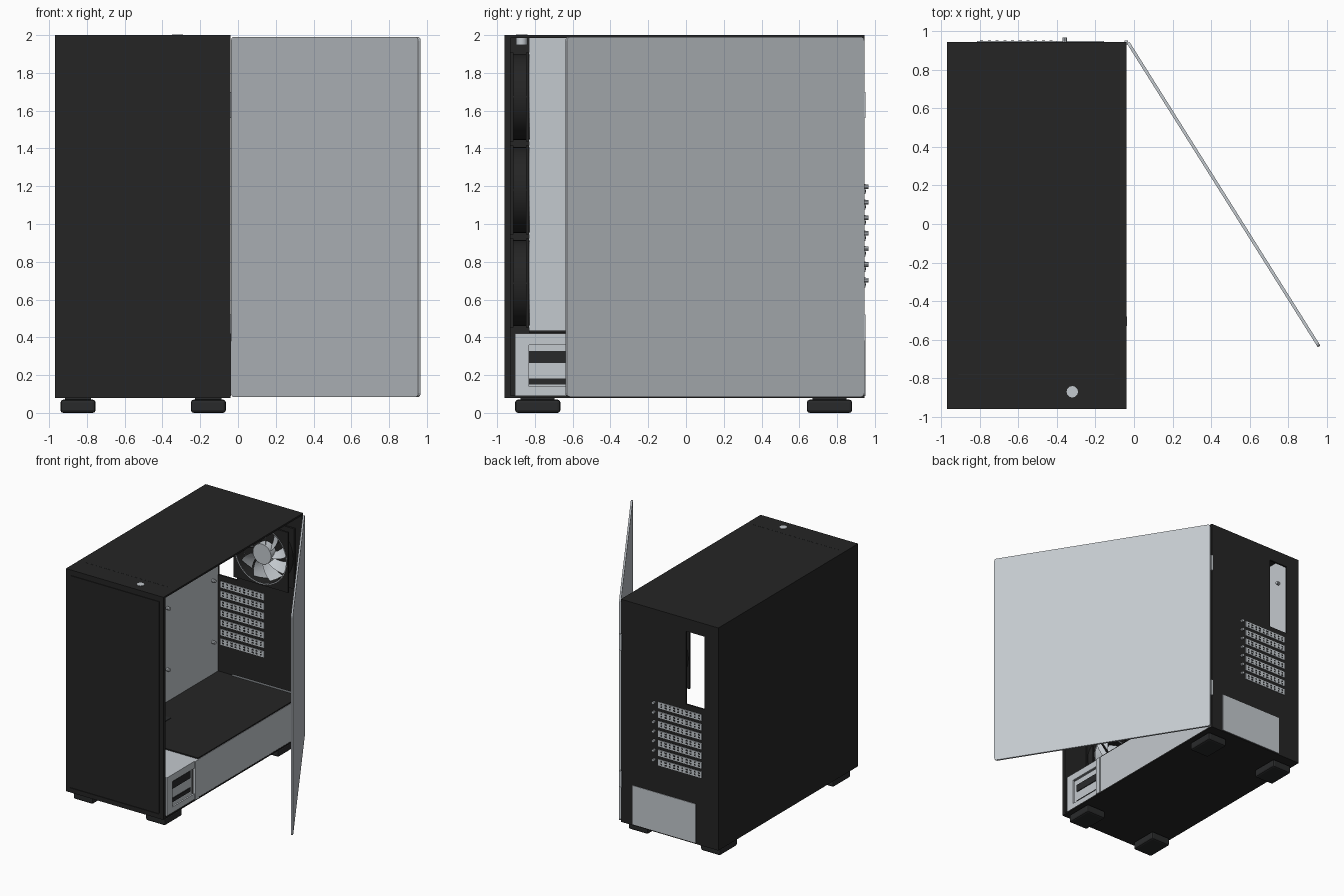
import bpy, bmesh, math
from mathutils import Matrix, Vector

if "Cube" in bpy.data.objects:
    bpy.data.objects.remove(bpy.data.objects["Cube"])


def material(name, rgb):
    m = bpy.data.materials.new(name)
    m.diffuse_color = (*rgb, 1)
    m.use_nodes = True
    m.node_tree.nodes["Principled BSDF"].inputs["Base Color"].default_value = m.diffuse_color
    return m


DARK = material("charcoal", (0.018, 0.018, 0.018))
BLACK = material("black rubber", (0.022, 0.023, 0.024))
LIGHT = material("light steel", (0.55, 0.585, 0.62))


def finish(name, bm, mat, smooth=False):
    bmesh.ops.recalc_face_normals(bm, faces=bm.faces)
    me = bpy.data.meshes.new(name)
    bm.to_mesh(me)
    bm.free()
    me.materials.append(mat)
    ob = bpy.data.objects.new(name, me)
    bpy.context.collection.objects.link(ob)
    if smooth:
        bpy.ops.object.select_all(action='DESELECT')
        ob.select_set(True)
        bpy.context.view_layer.objects.active = ob
        bpy.ops.object.shade_smooth_by_angle(angle=math.radians(35))
    return ob


def add_box(bm, x, y, z):
    size = Matrix.Diagonal((x[1] - x[0], y[1] - y[0], z[1] - z[0], 1))
    mid = Matrix.Translation(((x[0] + x[1]) / 2, (y[0] + y[1]) / 2, (z[0] + z[1]) / 2))
    bmesh.ops.create_cube(bm, size=1, matrix=mid @ size)


def boxes(name, mat, *spans):
    bm = bmesh.new()
    for s in spans:
        add_box(bm, *s)
    return finish(name, bm, mat)


def add_cyl(bm, centre, r, depth, axis, seg=16):
    rot = Vector((0, 0, 1)).rotation_difference(Vector(axis)).to_matrix().to_4x4()
    bmesh.ops.create_cone(bm, cap_ends=True, segments=seg, radius1=r, radius2=r,
                          depth=depth, matrix=Matrix.Translation(centre) @ rot)


def add_loft(bm, rings):
    """Closed tube through a closed loop of rings."""
    vs = [[bm.verts.new(p) for p in ring] for ring in rings]
    n = len(vs[0])
    for a, b in zip(vs, vs[1:] + vs[:1]):
        for i in range(n):
            j = (i + 1) % n
            bm.faces.new((a[i], a[j], b[j], b[i]))


X0, X1, Y0, Y1, Z0, Z1 = -0.97, -0.04, -0.96, 0.945, 0.08, 2.0

# Case shell
boxes("left_panel", DARK, ((X0, X0 + 0.015), (Y0 + .02, Y1), (Z0, Z1 - .015)))
boxes("top_panel", DARK, ((X0, X1), (Y0 + .02, Y1), (Z1 - 0.015, Z1)))
boxes("floor_panel", DARK, ((X0, X1), (Y0 + .02, Y1), (Z0, Z0 + 0.012)))
boxes("rear_panel", DARK,
      ((X0, -0.84), (0.93, Y1), (Z0, Z1)),
      ((-0.84, -0.66), (0.93, Y1), (Z0, 1.26)),
      ((-0.84, -0.66), (0.93, Y1), (1.89, Z1)),
      ((-0.66, X1), (0.93, Y1), (Z0, Z1)))

# Front panel with a thin groove around its face
boxes("front_panel", DARK, ((X0, X1), (Y0 + 0.006, Y0 + 0.03), (Z0, Z1)),
      ((-0.927, -0.083), (Y0, Y0 + 0.01), (0.125, 1.95)),
      ((X0, -0.933), (Y0, Y0 + 0.01), (Z0, Z1)),
      ((-0.077, X1), (Y0, Y0 + 0.01), (Z0, Z1)),
      ((-0.933, -0.077), (Y0, Y0 + 0.01), (Z0, 0.119)),
      ((-0.933, -0.077), (Y0, Y0 + 0.01), (1.956, Z1)))

# Feet
for i, (x, y) in enumerate([(x, y) for x in (-0.847, -0.157) for y in (-0.785, 0.76)]):
    foot = boxes(f"foot_{i + 1}", BLACK, ((x - .093, x + .093), (y - .12, y + .12), (0, 0.07)))
    bev = foot.modifiers.new("rounding", 'BEVEL')
    bev.width, bev.segments = 0.015, 2
    boxes(f"foot_pad_{i + 1}", BLACK, ((x - .07, x + .07), (y - .09, y + .09), (0.06, 0.085)))

# Open side door, a rounded sheet swung about the rear edge
hinge, tip = Vector((-0.03, 0.94, 0)), Vector((0.96, -0.635, 0))
run = tip - hinge
length, along = run.length, run.normalized()
side = Vector((-along.y, along.x, 0)) * 0.008
bm = bmesh.new()
outline = []
for cu, cz, a0 in ((length - .02, 1.97, 0), (.02, 1.97, 90), (.02, .105, 180), (length - .02, .105, 270)):
    for k in range(4):
        a = math.radians(a0 + 30 * k)
        outline.append(hinge + along * (cu + .02 * math.cos(a)) + Vector((0, 0, cz + .02 * math.sin(a))))
sheet = bm.faces.new([bm.verts.new(p - side) for p in outline])
ext = bmesh.ops.extrude_face_region(bm, geom=[sheet])
bmesh.ops.translate(bm, vec=side * 2, verts=[v for v in ext["geom"] if isinstance(v, bmesh.types.BMVert)])
finish("side_door", bm, LIGHT)

# Door hinges
boxes("door_hinges", LIGHT, *[((-0.05, -0.03), (0.93, 0.951), (z - .07, z + .07)) for z in (0.45, 1.63)])

# Inner tray with mounting studs
boxes("board_tray", LIGHT, ((-0.855, -0.84), (-0.83, 0.93), (0.43, 1.985)))
bm = bmesh.new()
for y in (-0.35, 0.23, 0.85):
    for z in (0.71, 1.24, 1.77):
        add_cyl(bm, (-0.825, y, z), 0.014, 0.03, (1, 0, 0), 10)
finish("tray_studs", bm, LIGHT, True)

# Power supply shroud
boxes("shroud_top", DARK, ((-0.84, -0.045), (-0.48, 0.93), (0.415, 0.43)),
      ((-0.84, -0.4), (-0.83, -0.48), (0.422, 0.436)))
boxes("shroud_side", LIGHT, ((-0.06, -0.042), (-0.48, 0.93), (0.09, 0.42)),
      ((-0.06, -0.036), (-0.53, -0.48), (0.09, 0.42)))
boxes("shroud_rear_lip", LIGHT, ((-0.7, -0.06), (0.918, 0.93), (0.43, 0.436)))
boxes("cable_slot", BLACK, ((-0.72, -0.64), (-0.35, 0.0), (0.43, 0.434)))

# Drive bay: framed opening, recessed block and dark slots
boxes("drive_bay_frame", LIGHT,
      ((-0.8, -0.045), (-0.905, -0.48), (0.405, 0.42)),
      ((-0.06, -0.045), (-0.905, -0.83), (0.09, 0.42)),
      ((-0.06, -0.045), (-0.83, -0.53), (0.36, 0.405)),
      ((-0.06, -0.045), (-0.83, -0.53), (0.09, 0.14)),
      ((-0.8, -0.06), (-0.905, -0.89), (0.09, 0.405)))
boxes("drive_cage", LIGHT, ((-0.75, -0.09), (-0.87, -0.5), (0.1, 0.38)))
boxes("drive_slots", BLACK, *[((-0.1, -0.083), (-0.83, -0.53), z) for z in ((0.15, 0.182), (0.265, 0.328))])

# Rear expansion slot covers with vent holes and thumb screws
covers, holes, screws = [], [], bmesh.new()
for i in range(7):
    z = 1.185 - 0.0823 * i
    covers.append(((-0.815, -0.40), (0.925, 0.95), (z - .027, z + .027)))
    for k in range(10):
        x = -0.79 + 0.04 * k
        for dz in (-0.011, 0.011):
            holes.append(((x - .008, x + .008), (0.923, 0.952), (z + dz - .006, z + dz + .006)))
    add_cyl(screws, (-0.36, 0.952, z + .012), 0.012, 0.028, (0, 1, 0), 10)
boxes("slot_covers", LIGHT, *covers)
boxes("slot_vent_holes", BLACK, *holes)
finish("thumb_screws", screws, LIGHT, True)

# Power supply rear plate
boxes("power_supply_plate", LIGHT, ((-0.755, -0.155), (0.94, 0.949), (0.09, 0.425)))

# Power button and groove in the top
bm = bmesh.new()
add_cyl(bm, (-0.32, -0.87, 1.976), 0.03, 0.056, (0, 0, 1), 12)
finish("power_button", bm, LIGHT, True)
boxes("top_groove", BLACK, ((-0.91, -0.1), (-0.783, -0.777), (1.99, 2.0008)))


def fan(name, cx, cy, cz, half=0.235, depth=0.1):
    r, n = half * 0.93, 48

    def ring(rad, y):
        return [(cx + rad * math.cos(2 * math.pi * i / n), cy + y, cz + rad * math.sin(2 * math.pi * i / n))
                for i in range(n)]

    def square(y):
        pts = []
        for i in range(n):
            c, s = math.cos(2 * math.pi * i / n), math.sin(2 * math.pi * i / n)
            k = half / max(abs(c), abs(s))
            pts.append((cx + k * c, cy + y, cz + k * s))
        return pts

    # Two square flanges joined by a barrel
    h, t = depth / 2, 0.016
    bm = bmesh.new()
    for a, b in ((-h, -h + t), (h - t, h)):
        add_loft(bm, [square(a), square(b), ring(r, b), ring(r, a)])
    add_loft(bm, [ring(r * 1.04, -h + t), ring(r * 1.04, h - t), ring(r, h - t), ring(r, -h + t)])
    for k in range(4):
        a = math.pi / 4 + k * math.pi / 2
        bmesh.ops.create_cube(bm, size=1, matrix=Matrix.Translation((cx, cy + h * .85, cz))
                              @ Matrix.Rotation(a, 4, 'Y') @ Matrix.Translation((r / 2, 0, 0))
                              @ Matrix.Diagonal((r, .01, .014, 1)))
    finish(name + "_frame", bm, DARK, True)
    # Bright rim on both faces
    bm = bmesh.new()
    for y in (-h - 0.003, h - 0.001):
        add_loft(bm, [ring(r, y), ring(r * 1.03, y), ring(r * 1.03, y + .004), ring(r, y + .004)])
    finish(name + "_rim", bm, LIGHT)
    # Hub and swept blades
    bm = bmesh.new()
    add_cyl(bm, (cx, cy, cz), r * 0.36, depth * 0.7, (0, 1, 0), 24)
    for k in range(9):
        rows = []
        for j in range(5):
            rad = r * (0.33 + 0.155 * j)
            base = 2 * math.pi * k / 9 + 0.09 * j
            row = []
            for w, y in ((-0.22, -0.027), (0, 0.003), (0.22, 0.027)):
                a = base + w
                row.append(bm.verts.new((cx + rad * math.cos(a), cy + y, cz + rad * math.sin(a))))
            rows.append(row)
        for p, q in zip(rows, rows[1:]):
            for i in range(2):
                bm.faces.new((p[i], p[i + 1], q[i + 1], q[i]))
    finish(name + "_rotor", bm, LIGHT, True)


# Three intake fans and one exhaust fan
for i, z in enumerate((0.687, 1.18, 1.673)):
    fan(f"front_fan_{i + 1}", -0.5, -0.88, z)
fan("rear_fan", -0.36, 0.875, 1.6, half=0.26)
